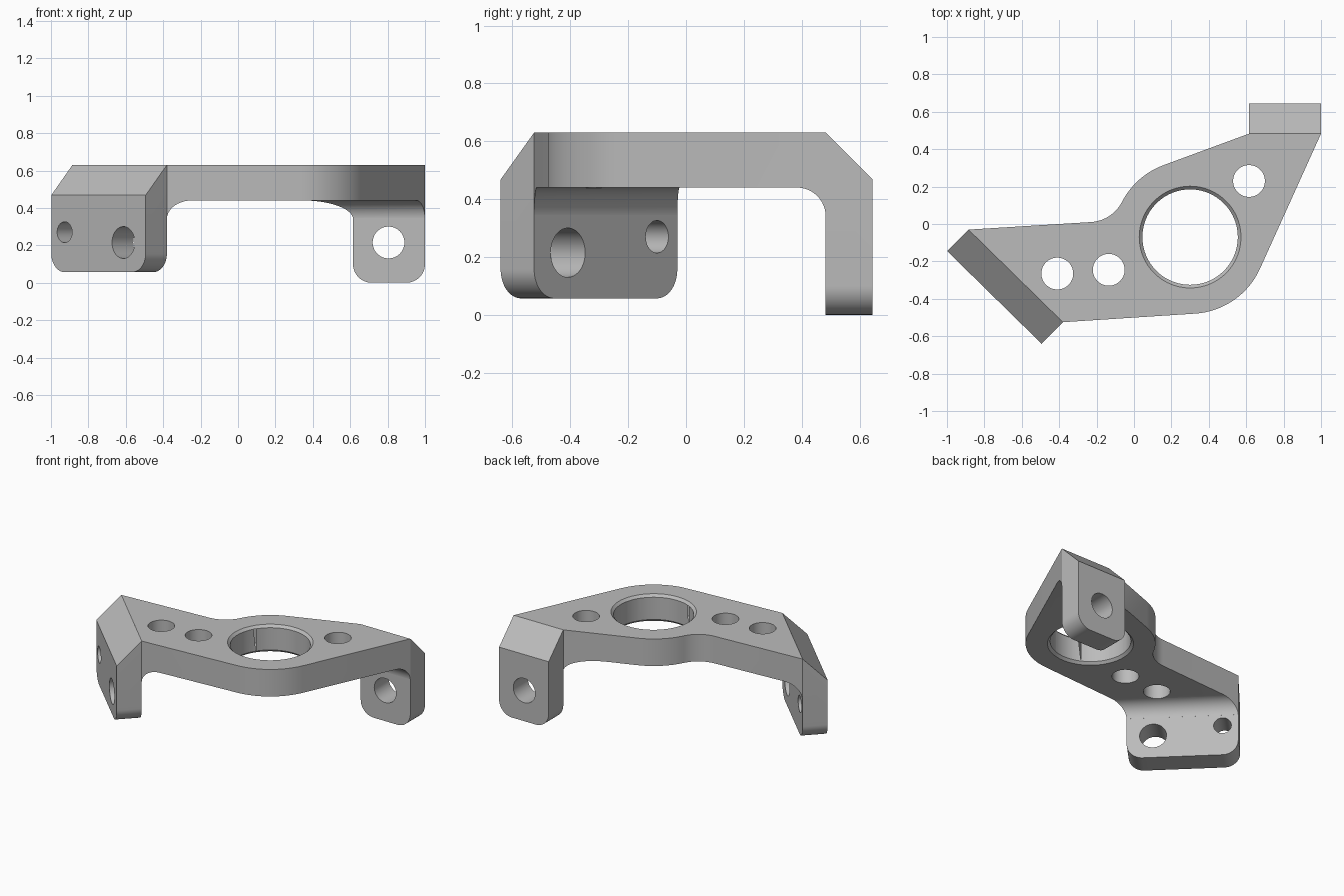
import bpy, bmesh
from math import sin, cos, radians
from mathutils import Matrix, Vector

cube = bpy.data.objects.get("Cube")
if cube:
    bpy.data.objects.remove(cube, do_unlink=True)

TOP, UNDER, THICK, ROUND = 0.63, 0.44, 0.162, 0.1
UP = Vector((0, 0, 1))

metal = bpy.data.materials.new("grey metal")
metal.use_nodes = True
metal.diffuse_color = (0.5, 0.5, 0.5, 1)
metal.node_tree.nodes["Principled BSDF"].inputs["Base Color"].default_value = (0.5, 0.5, 0.5, 1)


def arc(cx, cy, r, start, end, steps=16):
    angles = [radians(start + (end - start) * i / steps) for i in range(steps + 1)]
    return [(cx + r * cos(a), cy + r * sin(a)) for a in angles]


def frame(origin, x, y, z):
    """Matrix that places local axes x, y, z at an origin."""
    m = Matrix((x, y, z)).transposed().to_4x4()
    m.translation = origin
    return m


def finish(bm, name, matrix):
    bmesh.ops.transform(bm, matrix=matrix, verts=bm.verts)
    bmesh.ops.recalc_face_normals(bm, faces=bm.faces)
    mesh = bpy.data.meshes.new(name)
    bm.to_mesh(mesh)
    bm.free()
    mesh.materials.append(metal)
    obj = bpy.data.objects.new(name, mesh)
    bpy.context.collection.objects.link(obj)
    return obj


def prism(name, outline, low, high, matrix=Matrix(), bevel_top=None):
    """Extrude an outline along local z; optionally slice it with a plane."""
    bm = bmesh.new()
    face = bm.faces.new([bm.verts.new((x, y, low)) for x, y in outline])
    up = bmesh.ops.extrude_face_region(bm, geom=[face])["geom"]
    bmesh.ops.translate(bm, vec=(0, 0, high - low),
                        verts=[v for v in up if isinstance(v, bmesh.types.BMVert)])
    if bevel_top:
        point, normal = bevel_top
        res = bmesh.ops.bisect_plane(bm, geom=bm.verts[:] + bm.edges[:] + bm.faces[:],
                                     dist=1e-5, plane_co=point, plane_no=normal,
                                     clear_outer=True)
        bmesh.ops.holes_fill(bm, edges=[e for e in bm.edges if e.is_boundary])
    return finish(bm, name, matrix)


def cone(r1, r2, depth, matrix, segments=64):
    bm = bmesh.new()
    bmesh.ops.create_cone(bm, cap_ends=True, segments=segments,
                          radius1=r1, radius2=r2, depth=depth)
    return finish(bm, "cutter", matrix)


def combine(obj, cutter, operation="DIFFERENCE"):
    mod = obj.modifiers.new("cut", "BOOLEAN")
    mod.operation, mod.solver, mod.object = operation, "EXACT", cutter
    bpy.context.view_layer.objects.active = obj
    bpy.ops.object.modifier_apply(modifier=mod.name)
    bpy.data.objects.remove(cutter, do_unlink=True)


def shade(obj):
    bpy.ops.object.select_all(action="DESELECT")
    obj.select_set(True)
    bpy.context.view_layer.objects.active = obj
    bpy.ops.object.shade_smooth_by_angle(angle=radians(25))


def leg(name, origin, outward, width, bottom, holes):
    """Rounded tab with a chamfered outer top edge and bolt holes."""
    m = frame(origin, UP.cross(outward), UP, outward)
    outline = [(width, TOP), (0, TOP)]
    outline += arc(ROUND, bottom + ROUND, ROUND, 180, 270)
    outline += arc(width - ROUND, bottom + ROUND, ROUND, 270, 360)
    obj = prism(name, outline, 0, THICK, m, ((0, TOP, 0), (0, 1, 1)))
    for u, z, r in holes:
        combine(obj, cone(r, r, 1, m @ Matrix.Translation((u, z, 0))))
    shade(obj)


def void(origin, outward):
    """Space under the plate, with a fillet where it meets a leg."""
    m = frame(origin, outward, UP, outward.cross(UP))
    outline = [(-4, UNDER), (-4, 0.2), (0, 0.2)]
    outline += arc(-ROUND, UNDER - ROUND, ROUND, 0, 90)
    return prism("underside_cutter", outline, -3, 3, m)


# Legs: a wide angled one and a narrow one at the back
left_root, left_out = Vector((-0.885, -0.03, 0)), Vector((-0.7, -0.714, 0)).normalized()
back_root, back_out = Vector((1, 0.483, 0)), Vector((0, 1, 0))
leg("wide_angled_leg", left_root, left_out, 0.707, 0.057,
    [(0.54, 0.215, 0.085), (0.1, 0.27, 0.056)])
leg("narrow_back_leg", back_root, back_out, 0.385, 0, [(0.195, 0.215, 0.085)])

# Plate outline, flowing around the big bore
bx, by = 0.3, -0.07
plate_outline = [(-0.885, -0.03)]
plate_outline += arc(-0.242, 0.21, 0.2, -86.5, -27.3)
plate_outline += arc(bx, by, 0.41, 152.7, 110.5)[1:]
plate_outline += [(0.615, 0.483), (1, 0.483)]
plate_outline += arc(bx, by, 0.41, -24, -86.4)
plate_outline += [(-0.38, -0.525)]
plate = prism("plate", plate_outline, UNDER - ROUND + 0.005, TOP)

# Hollow underside with fillets towards both legs
hollow = void(left_root, left_out)
combine(hollow, void(back_root, back_out), "INTERSECT")
combine(plate, hollow)

# Chamfered bore and bolt holes
at = Matrix.Translation
combine(plate, cone(0.255, 0.255, 1, at((bx, by, 0.5)), 96))
combine(plate, cone(0.242, 0.292, 0.05, at((bx, by, TOP - 0.005)), 96))
combine(plate, cone(0.292, 0.242, 0.05, at((bx, by, UNDER + 0.005)), 96))
for x, y in [(-0.41, -0.265), (-0.135, -0.245), (0.615, 0.23)]:
    combine(plate, cone(0.085, 0.085, 1, at((x, y, 0.5))))
shade(plate)
